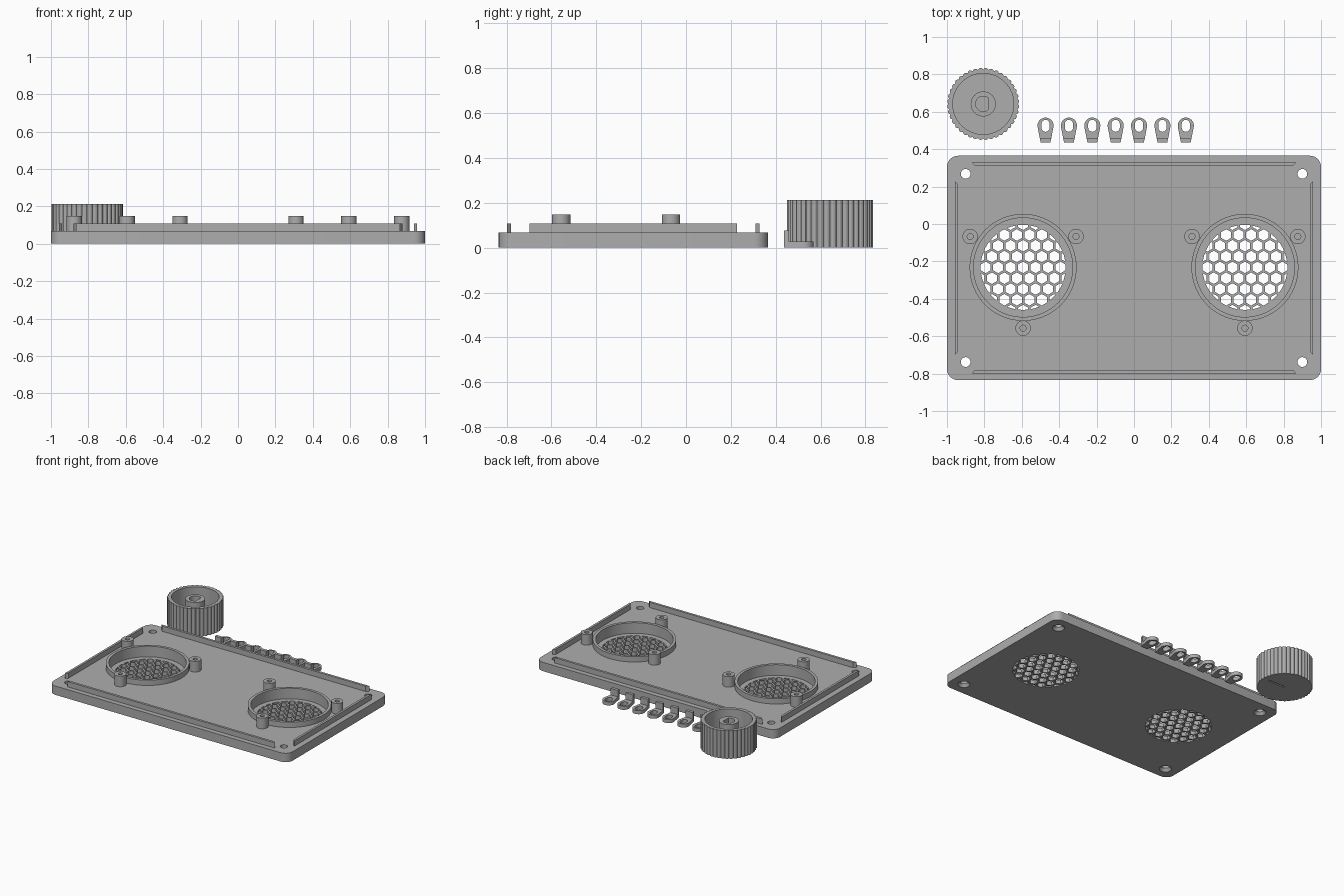
import bpy, bmesh
from math import sin, cos, pi, radians, sqrt

if "Cube" in bpy.data.objects:
    bpy.data.objects.remove(bpy.data.objects["Cube"], do_unlink=True)

grey = bpy.data.materials.new("plastic_grey")
grey.use_nodes = True
colour = (0.42, 0.42, 0.42, 1)
grey.diffuse_color = colour
grey.node_tree.nodes["Principled BSDF"].inputs["Base Color"].default_value = colour


def circle(x, y, r, n=48, start=0, sweep=2 * pi):
    steps = n if sweep >= 2 * pi else n + 1
    return [(x + r * cos(start + sweep * i / n), y + r * sin(start + sweep * i / n))
            for i in range(steps)]


def rounded_rect(cx, cy, hx, hy, r):
    pts = []
    for k, (sx, sy) in enumerate(((1, 1), (-1, 1), (-1, -1), (1, -1))):
        pts += circle(cx + sx * (hx - r), cy + sy * (hy - r), r, 8, k * pi / 2, pi / 2)
    return pts


def prisms(name, outlines, z0, z1, top_scale=None):
    """Extrude closed outlines between two heights into one object."""
    bm = bmesh.new()
    for pts in outlines:
        cx = sum(p[0] for p in pts) / len(pts)
        cy = sum(p[1] for p in pts) / len(pts)
        s = top_scale or 1
        low = [bm.verts.new((x, y, z0)) for x, y in pts]
        high = [bm.verts.new((cx + (x - cx) * s, cy + (y - cy) * s, z1)) for x, y in pts]
        bm.faces.new(low[::-1])
        bm.faces.new(high)
        for i in range(len(pts)):
            j = (i + 1) % len(pts)
            bm.faces.new((low[i], low[j], high[j], high[i]))
    bmesh.ops.recalc_face_normals(bm, faces=bm.faces)
    mesh = bpy.data.meshes.new(name)
    bm.to_mesh(mesh)
    bm.free()
    mesh.materials.append(grey)
    obj = bpy.data.objects.new(name, mesh)
    bpy.context.collection.objects.link(obj)
    return obj


def activate(obj):
    bpy.ops.object.select_all(action='DESELECT')
    obj.select_set(True)
    bpy.context.view_layer.objects.active = obj


def cut(obj, *cutters):
    activate(obj)
    for c in cutters:
        c.hide_render = True
        mod = obj.modifiers.new("cut", 'BOOLEAN')
        mod.operation, mod.object, mod.solver = 'DIFFERENCE', c, 'EXACT'
        bpy.ops.object.modifier_apply(modifier=mod.name)
        bpy.data.objects.remove(c, do_unlink=True)


def smooth(obj):
    activate(obj)
    bpy.ops.object.shade_smooth_by_angle(angle=radians(30))


PLATE_Y, PLATE_TOP, RIB_TOP, POST_TOP = -0.235, 0.067, 0.107, 0.147
FLOOR = 0.027
speakers = [(-0.593, -0.232), (0.593, -0.232)]

# Panel with corner screw holes, countersunk underneath, and speaker recesses
panel = prisms("panel", [rounded_rect(0, PLATE_Y, 1, 0.6, 0.06)], 0, PLATE_TOP)
corners = [(sx * 0.9, PLATE_Y + sy * 0.503) for sx in (-1, 1) for sy in (-1, 1)]
cut(panel,
    prisms("screw_cutter", [circle(x, y, 0.026, 24) for x, y in corners], -0.1, 0.2),
    prisms("sink_cutter", [circle(x, y, 0.044, 24) for x, y in corners], -0.002, 0.026, 0.5),
    prisms("recess_cutter", [circle(x, y, 0.265, 64) for x, y in speakers], FLOOR, 0.2),
    prisms("grille_cutter", [circle(x, y, 0.227, 64) for x, y in speakers], -0.1, 0.2))
smooth(panel)

# Locating ribs with mitred ends
for s, side in ((1, "back"), (-1, "front")):
    y0, y1 = PLATE_Y + s * 0.563, PLATE_Y + s * 0.545
    prisms(side + "_rib", [[(-0.867, y0), (0.867, y0), (0.85, y1), (-0.85, y1)]],
           PLATE_TOP, RIB_TOP)
for s, side in ((1, "left"), (-1, "right")):
    x0, x1 = s * 0.957, s * 0.94
    prisms(side + "_rib", [[(x0, PLATE_Y - 0.463), (x0, PLATE_Y + 0.463),
                            (x1, PLATE_Y + 0.446), (x1, PLATE_Y - 0.446)]],
           PLATE_TOP, RIB_TOP)

# Speaker mounts: raised ring, honeycomb grille, three screw posts
PITCH, HEX = 0.0667, 0.031
for (cx, cy), side in zip(speakers, ("right", "left")):
    ring = prisms(side + "_speaker_ring", [circle(cx, cy, 0.286, 64)], PLATE_TOP, RIB_TOP)
    cut(ring, prisms("ring_cutter", [circle(cx, cy, 0.265, 64)], 0, 0.3))
    smooth(ring)

    cells = []
    for row in range(-4, 5):
        for col in range(-4, 5):
            x = (col + 0.5 * (row % 2)) * PITCH
            y = row * PITCH * sqrt(3) / 2
            if x * x + y * y < 0.25 ** 2:
                cells.append(circle(cx + x, cy + y, HEX, 6, pi / 6))
    grille = prisms(side + "_grille", [circle(cx, cy, 0.227, 64)], 0, FLOOR)
    cut(grille, prisms("cell_cutter", cells, -0.1, 0.2))

    for i, (dx, dy) in enumerate(((-0.283, 0.165), (0.283, 0.165), (0, -0.325))):
        post = prisms(f"{side}_post_{i + 1}", [circle(cx + dx, cy + dy, 0.041, 32)],
                      PLATE_TOP, POST_TOP)
        cut(post, prisms("post_cutter", [circle(cx + dx, cy + dy, 0.016, 20)], 0.08, 0.3))
        smooth(post)

# Knurled knob, hollow from above, with a D-shaped shaft socket
KX, KY, TEETH = -0.806, 0.642, 40
outline = []
for i in range(TEETH * 4):
    a = 2 * pi * i / (TEETH * 4)
    r = 0.184 + 0.009 * abs(sin(a * TEETH / 2)) ** 0.7
    outline.append((KX + r * cos(a), KY + r * sin(a)))
knob = prisms("knob", [outline], 0, 0.212)
cut(knob,
    prisms("cavity_cutter", [circle(KX, KY, 0.163, 64)], FLOOR, 0.3),
    prisms("pointer_cutter", [[(KX, KY - 0.006), (KX + 0.145, KY - 0.006),
                               (KX + 0.145, KY + 0.006), (KX, KY + 0.006)]], -0.1, 0.008))
smooth(knob)
boss = prisms("knob_boss", [circle(KX, KY, 0.067, 40)], FLOOR, 0.2)
cut(boss, prisms("shaft_cutter", [circle(KX, KY, 0.041, 28, 0.9, 2 * pi - 1.8)], 0.05, 0.3))
smooth(boss)

# Row of small clips: eyelet tab with an upright foot
for i in range(7):
    x = -0.473 + 0.125 * i
    tab = prisms(f"clip_tab_{i + 1}",
                 [circle(x, 0.526, 0.043, 20, -0.15, pi + 0.3) + [(x - 0.031, 0.46), (x + 0.031, 0.46)]],
                 0, FLOOR)
    slot = circle(x, 0.535, 0.022, 12, 0, pi) + circle(x, 0.515, 0.022, 12, pi, pi)
    cut(tab, prisms("slot_cutter", [slot], -0.1, 0.2))
    smooth(tab)
    prisms(f"clip_foot_{i + 1}", [[(x - 0.026, 0.437), (x + 0.026, 0.437),
                                   (x + 0.031, 0.46), (x - 0.031, 0.46)]], 0, 0.076)
